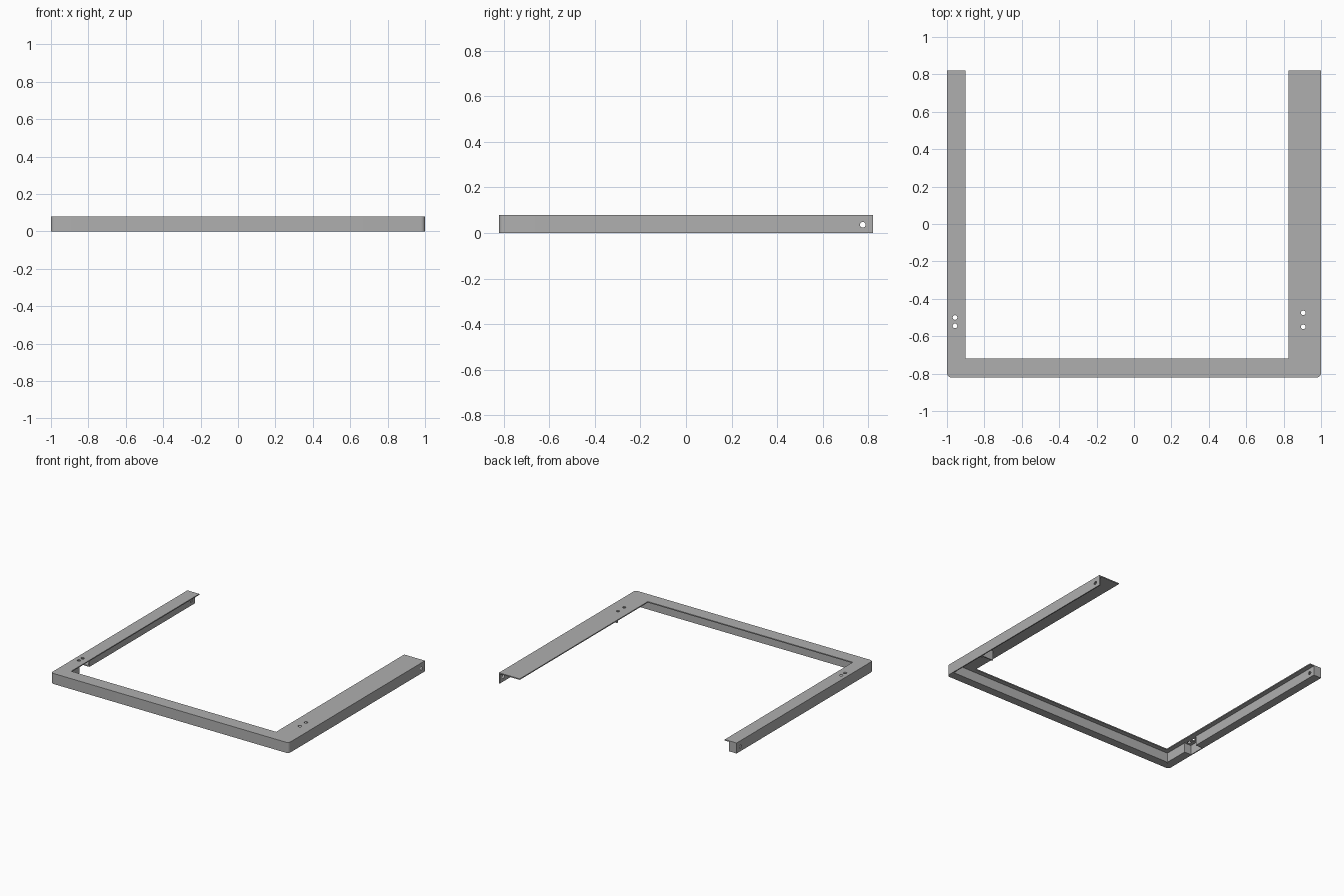
import bpy, bmesh, math
from mathutils import Matrix, Vector

if "Cube" in bpy.data.objects:
    bpy.data.objects.remove(bpy.data.objects["Cube"])

W, D, H = 1.0, 0.82, 0.08      # half width, half depth, height
T = 0.008                      # sheet thickness
BOX = 0.065                    # depth of the box section
R = 0.022                      # front corner radius

steel = bpy.data.materials.new("grey_steel")
steel.use_nodes = True
grey = (0.43, 0.43, 0.43, 1)
steel.diffuse_color = grey
steel.node_tree.nodes["Principled BSDF"].inputs["Base Color"].default_value = grey


def finish(name, bm):
    bmesh.ops.recalc_face_normals(bm, faces=bm.faces)
    mesh = bpy.data.meshes.new(name)
    bm.to_mesh(mesh)
    bm.free()
    mesh.materials.append(steel)
    ob = bpy.data.objects.new(name, mesh)
    bpy.context.collection.objects.link(ob)
    return ob


def extrude(name, points, z0, z1):
    bm = bmesh.new()
    face = bm.faces.new([bm.verts.new((x, y, z0)) for x, y in points])
    up = bmesh.ops.extrude_face_region(bm, geom=[face])["geom"]
    verts = [g for g in up if isinstance(g, bmesh.types.BMVert)]
    bmesh.ops.translate(bm, verts=verts, vec=(0, 0, z1 - z0))
    return finish(name, bm)


def slab(name, x0, x1, y0, y1, z0, z1):
    return extrude(name, [(x0, y0), (x1, y0), (x1, y1), (x0, y1)], z0, z1)


def corner(side, inset=0.0):
    """Rounded front corner, from the side wall towards the front."""
    r = R - inset
    arc = [math.pi / 2 * i / 6 for i in range(7)]
    return [(side * (W - R + r * math.cos(a)), -D + R - r * math.sin(a)) for a in arc]


def outer(inset=0.0):
    """Open U path around the outside, back right arm to back left arm."""
    return ([(-W + inset, D)] + corner(-1, inset)
            + corner(1, inset)[::-1] + [(W - inset, D)])


# Top plate: narrow arm, front rail and wide arm
top = extrude("top_plate", outer() + [(0.825, D), (0.825, -0.72), (-0.9, -0.72), (-0.9, D)],
              H - T, H)

# Outer skirt following the same path
skirt = extrude("outer_skirt", outer() + outer(T)[::-1], 0, H - T)

# Box section inside the front rail and the narrow arm, open at the bracket
xi, yi = -W + BOX, -D + BOX
n0, n1 = -0.57, -0.45
slab("front_rail_inner_wall", xi, W - T, yi - T, yi, 0, H - T)
slab("narrow_arm_inner_wall_front", xi - T, xi, yi, n0, 0, H - T)
inner = slab("narrow_arm_inner_wall", xi - T, xi, n1, D, 0, H - T)
extrude("front_rail_bottom", corner(-1, T) + corner(1, T)[::-1]
        + [(W - T, yi - T), (xi - T, yi - T), (xi - T, n0), (-W + T, n0)], 0, T)
slab("narrow_arm_bottom", -W + T, xi - T, n1, D, 0, T)
slab("narrow_arm_end_cap", -W + T, xi - T, D - T, D, T, H - T)

# Mounting brackets beside the screw holes
slab("wide_arm_bracket", 0.895, W - T, n1 - T, n1, 0, H - T)
slab("narrow_arm_bracket", -W + T, xi, n0 - T, n0, T, H - T)

# Screw holes: two pairs through the top, one across both arms
cut = bmesh.new()


def hole(loc, depth, axis):
    turn = Vector((0, 0, 1)).rotation_difference(Vector(axis)).to_matrix().to_4x4()
    bmesh.ops.create_cone(cut, cap_ends=True, segments=20, radius1=0.0125, radius2=0.0125,
                          depth=depth, matrix=Matrix.Translation(loc) @ turn)


for x, y in [(-0.957, -0.5), (-0.957, -0.545), (0.905, -0.475), (0.905, -0.55)]:
    hole((x, y, H), 0.06, (0, 0, 1))
hole((0, 0.775, 0.036), 2.4, (1, 0, 0))
cutter = finish("hole_cutter", cut)
cutter.hide_render = True

for ob in (top, skirt, inner):
    mod = ob.modifiers.new("holes", 'BOOLEAN')
    mod.operation = 'DIFFERENCE'
    mod.solver = 'EXACT'
    mod.object = cutter
    bpy.context.view_layer.objects.active = ob
    bpy.ops.object.modifier_apply(modifier=mod.name)
bpy.data.objects.remove(cutter)

# Smooth only the rounded corners and holes
for ob in (top, skirt):
    bpy.ops.object.select_all(action='DESELECT')
    ob.select_set(True)
    bpy.context.view_layer.objects.active = ob
    bpy.ops.object.shade_smooth_by_angle(angle=math.radians(30))
